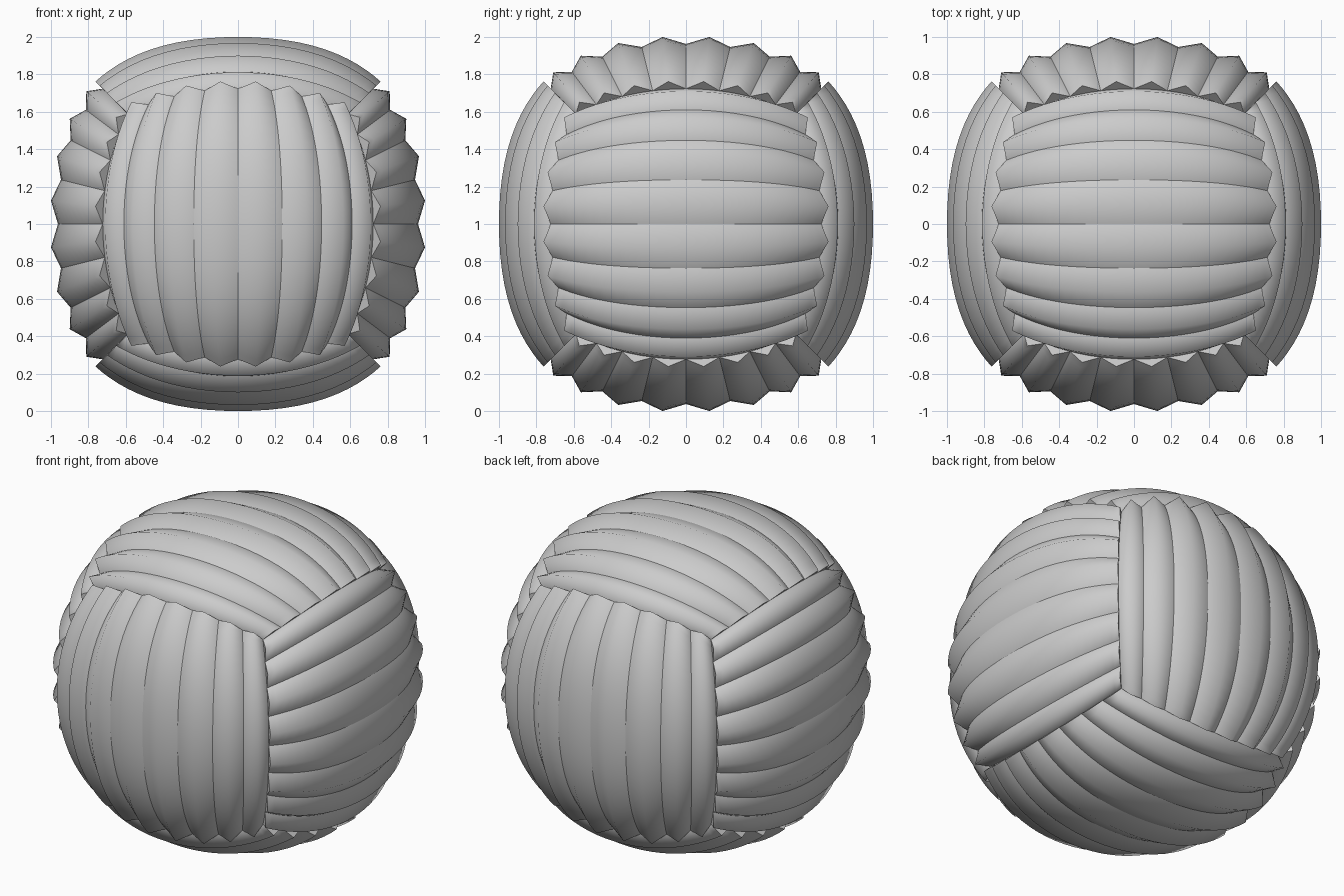
import bpy, bmesh
from mathutils import Vector

if "Cube" in bpy.data.objects:
    bpy.data.objects.remove(bpy.data.objects["Cube"])

RIBS = 8      # ribs per panel
SEG = 24      # segments along each rib


def surface_point(n, across, along, u, v, peak):
    """Point on the slightly boxy ball; ridges sit higher than grooves."""
    d = (n + across * u + along * v).normalized()
    t = 1 - d.dot(n) ** 2
    r = 1.0037 + 0.08 * (1 - (1 - t / 0.6) ** 2)
    if not peak:
        r -= 0.041 + 0.035 * t
    return d * r


def add_face(bm, verts, outward, smooth):
    f = bm.faces.new(verts)
    f.normal_update()
    if f.normal.dot(outward) < 0:
        f.normal_flip()
    f.smooth = smooth


def panel(name, n, across, along):
    n, across, along = Vector(n), Vector(across), Vector(along)
    bm = bmesh.new()
    for i in range(RIBS):
        u0 = -1 + 2 * i / RIBS
        us = (u0, u0 + 1 / RIBS, u0 + 2 / RIBS)
        # ridged strip: groove, peak, groove
        rows = []
        for j in range(SEG + 1):
            v = -1 + 2 * j / SEG
            rows.append([bm.verts.new(surface_point(n, across, along, u, v, k == 1))
                         for k, u in enumerate(us)])
        for a, b in zip(rows, rows[1:]):
            for k in range(2):
                add_face(bm, (a[k], a[k + 1], b[k + 1], b[k]), a[k].co, True)
        # flat caps closing both rib ends
        for row, side in ((rows[0], -1), (rows[-1], 1)):
            top = [bm.verts.new(v.co) for v in row]
            low = [bm.verts.new(row[k].co * 0.96) for k in (2, 0)]
            add_face(bm, top + low, along * side - n, False)
    mesh = bpy.data.meshes.new(name)
    bm.to_mesh(mesh)
    bm.free()
    ob = bpy.data.objects.new(name, mesh)
    ob.location.z = 1
    bpy.context.collection.objects.link(ob)


X, Y, Z = (1, 0, 0), (0, 1, 0), (0, 0, 1)
# six panels, rib direction turning from side to side
for name, n, across, along in (("front_panel", (0, -1, 0), X, Z),
                               ("back_panel", Y, X, Z),
                               ("right_panel", X, Z, Y),
                               ("left_panel", (-1, 0, 0), Z, Y),
                               ("top_panel", Z, Y, X),
                               ("bottom_panel", (0, 0, -1), Y, X)):
    panel(name, n, across, along)
